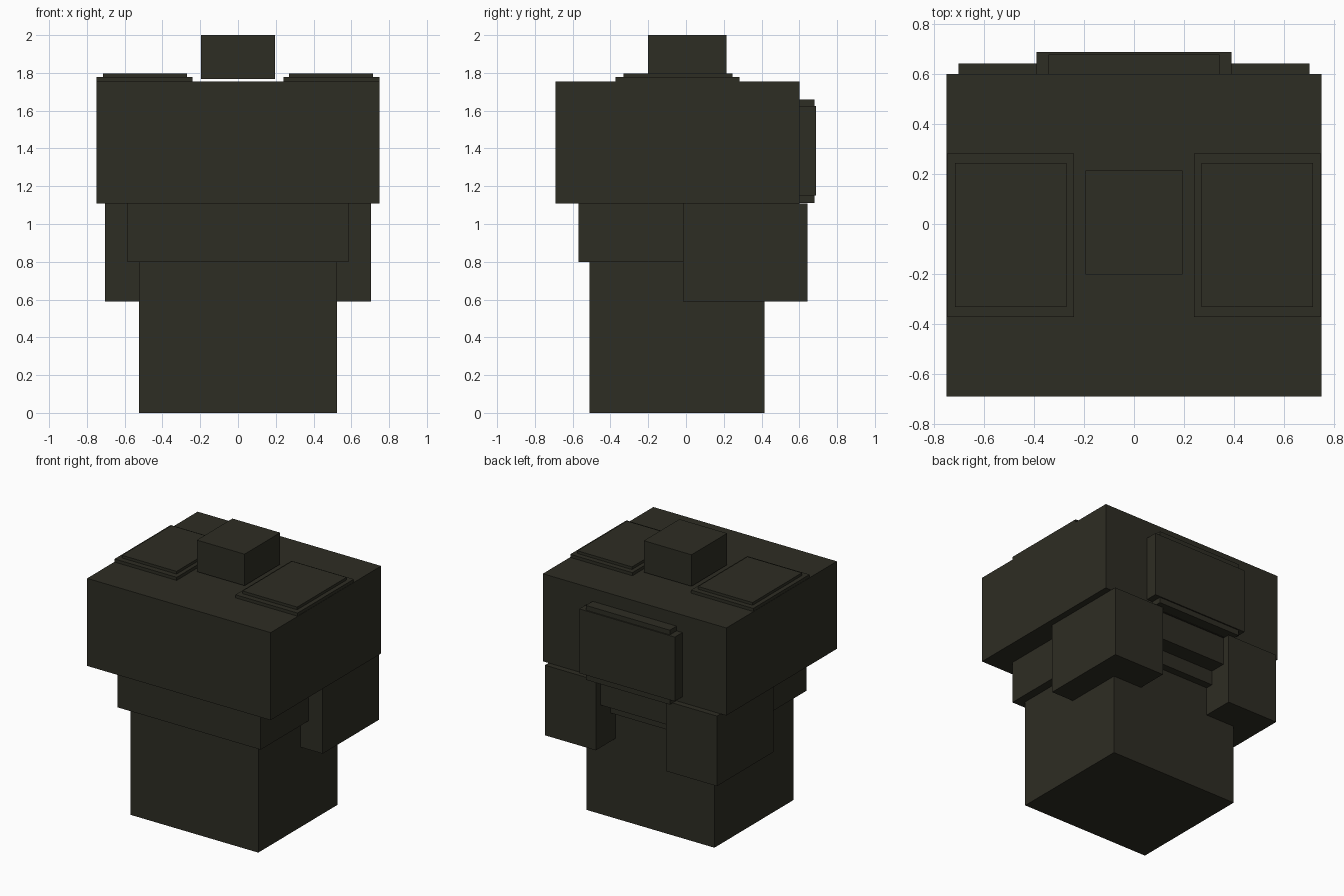
import bpy
import bmesh

if "Cube" in bpy.data.objects:
    bpy.data.objects.remove(bpy.data.objects["Cube"])

olive = bpy.data.materials.new("dark_olive")
olive.diffuse_color = (0.027, 0.026, 0.017, 1.0)
olive.use_nodes = True
olive.node_tree.nodes["Principled BSDF"].inputs["Base Color"].default_value = olive.diffuse_color


def box(name, x, y, z):
    """Box from (min, max) ranges on each axis."""
    bm = bmesh.new()
    bmesh.ops.create_cube(bm, size=1.0)
    for v in bm.verts:
        v.co = [r[0] if c < 0 else r[1] for c, r in zip(v.co, (x, y, z))]
    mesh = bpy.data.meshes.new(name)
    bm.to_mesh(mesh)
    bm.free()
    mesh.materials.append(olive)
    obj = bpy.data.objects.new(name, mesh)
    bpy.context.collection.objects.link(obj)


def centred(name, half, y, z):
    box(name, (-half, half), y, z)


def pair(name, x, y, z):
    box("right_" + name, x, y, z)
    box("left_" + name, (-x[1], -x[0]), y, z)


# body stack, from the ground up
centred("lower_body", 0.523, (-0.51, 0.415), (0.0, 0.80))
centred("waist", 0.585, (-0.57, 0.47), (0.80, 1.108))
centred("chest", 0.75, (-0.69, 0.60), (1.108, 1.755))

# head block, floating just above the chest
centred("head", 0.195, (-0.202, 0.214), (1.767, 2.0))

# stepped shoulder pads
pair("shoulder_pad", (0.24, 0.748), (-0.373, 0.283), (1.755, 1.778))
pair("shoulder_pad_top", (0.27, 0.716), (-0.332, 0.245), (1.778, 1.798))

# back panel with a narrower, taller plate behind it
centred("back_plate", 0.343, (0.60, 0.679), (1.11, 1.66))
centred("back_panel", 0.39, (0.60, 0.688), (1.15, 1.625))

# hip pouches and the belt strip between them
pair("hip_pouch", (0.287, 0.703), (-0.015, 0.643), (0.59, 1.108))
centred("rear_belt", 0.287, (0.47, 0.59), (0.905, 1.108))
